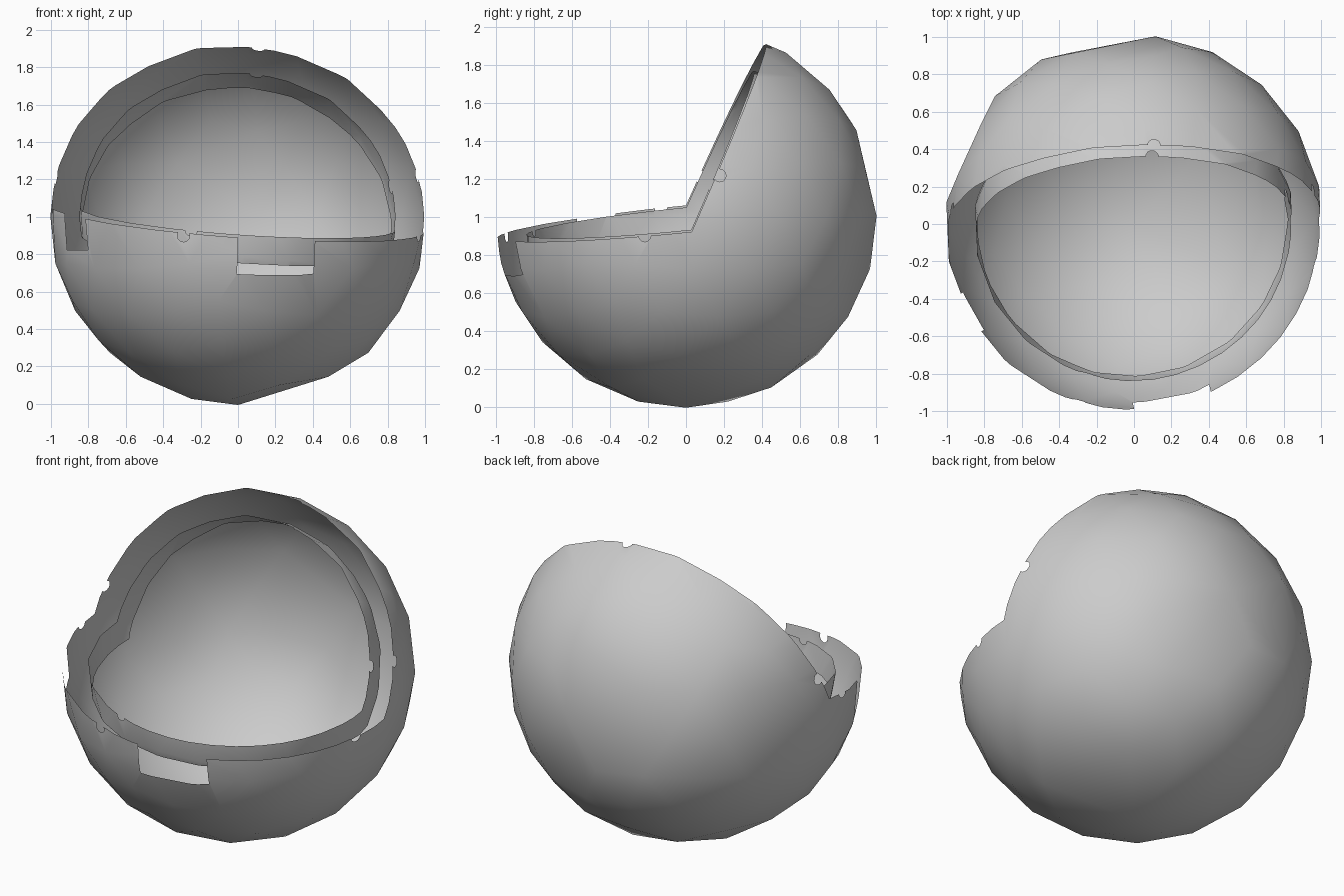
import bpy, bmesh, math
from mathutils import Vector, Matrix

if "Cube" in bpy.data.objects:
    bpy.data.objects.remove(bpy.data.objects["Cube"])

CENTER = Vector((0, 0, 1.004))


def make_object(name, bm):
    bmesh.ops.recalc_face_normals(bm, faces=bm.faces[:])
    mesh = bpy.data.meshes.new(name)
    bm.to_mesh(mesh)
    bm.free()
    obj = bpy.data.objects.new(name, mesh)
    bpy.context.collection.objects.link(obj)
    return obj


def ball(name, radius, flats=()):
    """Low-poly ball; points near the flat directions are left out of the hull."""
    src = bmesh.new()
    bmesh.ops.create_icosphere(src, subdivisions=3, radius=radius,
                               matrix=Matrix.Rotation(0.2, 4, 'Z'))
    pts = [v.co.copy() for v in src.verts
           if all(v.co.angle(Vector(d)) > math.radians(13) for d in flats)]
    src.free()
    bm = bmesh.new()
    for p in pts:
        bm.verts.new(p + CENTER)
    bmesh.ops.convex_hull(bm, input=bm.verts[:])
    return make_object(name, bm)


def prism(name, start, end):
    """Solid between two matching four-sided outlines."""
    bm = bmesh.new()
    a = [bm.verts.new(p) for p in start]
    b = [bm.verts.new(p) for p in end]
    bm.faces.new(a)
    bm.faces.new(b[::-1])
    for i in range(4):
        j = (i + 1) % 4
        bm.faces.new((a[i], b[i], b[j], a[j]))
    return make_object(name, bm)


def boolean(target, cutter, operation='DIFFERENCE'):
    mod = target.modifiers.new("cut", 'BOOLEAN')
    mod.object = cutter
    mod.operation = operation
    mod.solver = 'EXACT'
    bpy.context.view_layer.objects.active = target
    bpy.ops.object.modifier_apply(modifier=mod.name)
    bpy.data.objects.remove(cutter)


def mouth_wedge(shift=(0, 0, 0)):
    """Tilted wedge that opens the front and top of a shell."""
    hinge = Vector((0, 0.015, 0.99)) + Vector(shift)
    along = Vector((1, 0.015, -0.07)) * 1.5
    front, up = Vector((0, -3, -0.3)), Vector((0, 1.31, 2.97))
    ends = []
    for s in (-1, 1):
        p = hinge + along * s
        ends.append([p, p + front, p + front + up, p + up])
    return prism("mouth_cutter", *ends)


def slot(angle, half_width, z_in, z_out):
    """Radial slot cutter for the rim; angle is measured from the front."""
    a = math.radians(angle)
    out = Vector((math.sin(a), -math.cos(a), 0))
    side = Vector((math.cos(a), math.sin(a), 0))
    profile = [(0.7, z_in), (1.2, z_out), (1.2, 1.3), (0.7, 1.3)]
    return prism("slot_cutter", *[[out * r + side * (s * half_width) + Vector((0, 0, z))
                                   for r, z in profile] for s in (-1, 1)])


def nick(p):
    """Small round cutter pointing at the centre."""
    p = Vector(p)
    turn = (p - CENTER).to_track_quat('Z', 'Y').to_matrix().to_4x4()
    bm = bmesh.new()
    bmesh.ops.create_cone(bm, cap_ends=True, segments=12, radius1=0.034, radius2=0.034,
                          depth=0.3, matrix=Matrix.Translation(p) @ turn)
    return make_object("nick_cutter", bm)


def keep_skin(obj, radius):
    """Remove the caps and walls left by the cuts, keeping only the curved skin."""
    bm = bmesh.new()
    bm.from_mesh(obj.data)
    caps = []
    for f in bm.faces:
        d = f.calc_center_median_weighted() - CENTER
        if d.length < radius * 0.93 or f.normal.dot(d.normalized()) < 0.85:
            caps.append(f)
    bmesh.ops.delete(bm, geom=caps, context='FACES')
    bm.to_mesh(obj.data)
    bm.free()
    bpy.ops.object.select_all(action='DESELECT')
    obj.select_set(True)
    bpy.context.view_layer.objects.active = obj
    bpy.ops.object.shade_smooth_by_angle(angle=math.radians(60))


# Outer skin, with broad flats on the back and underside
shell = ball("outer_shell", 1.01, [(-0.9, 0.42, 0.05), (0.3, 0.1, -0.95),
                                   (0.2, 0.95, -0.27), (-0.1, 0.97, 0.2)])
boolean(shell, mouth_wedge())
# Slots at the front and left of the rim
boolean(shell, slot(12.3, 0.21, 0.77, 0.605))
boolean(shell, slot(-61.5, 0.115, 0.85, 0.80))
# Small round nicks along the rim
for p in [(-0.97, -0.13, 1.05), (0.98, -0.22, 0.90), (-0.29, -0.94, 0.90),
          (0.11, 0.43, 1.92), (0.97, 0.18, 1.22), (-0.98, 0.08, 1.21)]:
    boolean(shell, nick(p))
keep_skin(shell, 1.01)

# Inner lip: a narrow curved band following the mouth, set inside the skin
lip = ball("inner_lip", 0.855)
boolean(lip, mouth_wedge())
boolean(lip, mouth_wedge((0, 0.107, -0.144)), 'INTERSECT')
for p in [(0.10, 0.37, 1.78), (-0.25, -0.80, 0.93), (0.82, 0.15, 1.16)]:
    boolean(lip, nick(p))
keep_skin(lip, 0.855)
